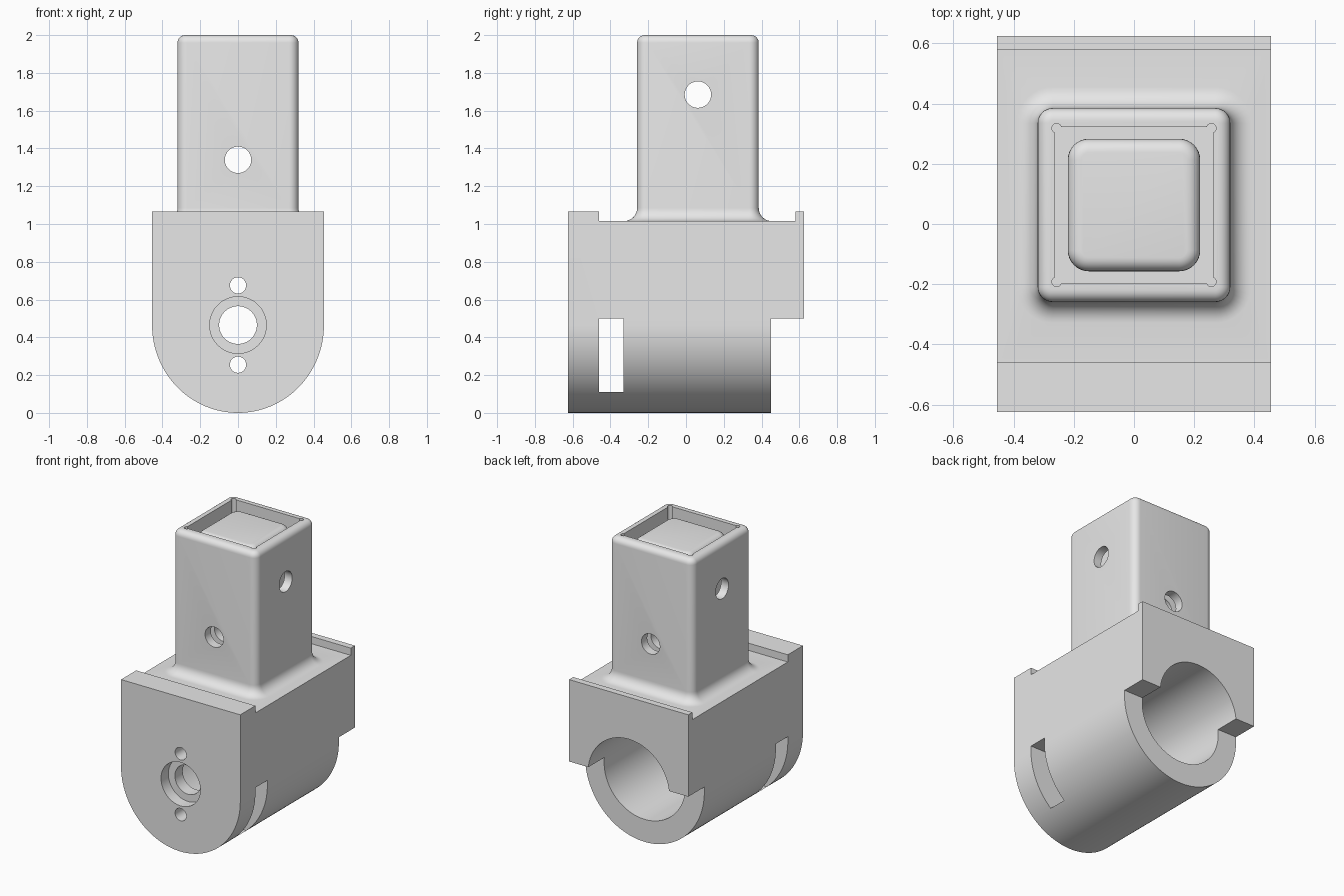
import bpy, bmesh, math
from mathutils import Matrix

if "Cube" in bpy.data.objects:
    bpy.data.objects.remove(bpy.data.objects["Cube"])

CY = 0.063      # tower centre in y
BORE_Z = 0.465  # bore axis height

grey = bpy.data.materials.new("plain grey")
grey.diffuse_color = (0.8, 0.8, 0.8, 1)
grey.use_nodes = True
grey.node_tree.nodes["Principled BSDF"].inputs["Base Color"].default_value = grey.diffuse_color


def finish(bm, name):
    bmesh.ops.recalc_face_normals(bm, faces=bm.faces)
    me = bpy.data.meshes.new(name)
    bm.to_mesh(me)
    bm.free()
    me.materials.append(grey)
    ob = bpy.data.objects.new(name, me)
    bpy.context.collection.objects.link(ob)
    return ob


def loft(name, rings):
    """Skin a stack of equal-length point rings and cap both ends."""
    bm = bmesh.new()
    rows = [[bm.verts.new(p) for p in ring] for ring in rings]
    n = len(rows[0])
    for a, b in zip(rows, rows[1:]):
        for i in range(n):
            j = (i + 1) % n
            bm.faces.new((a[i], a[j], b[j], b[i]))
    bm.faces.new(rows[0][::-1])
    bm.faces.new(rows[-1])
    return finish(bm, name)


def box(name, x0, x1, y0, y1, z0, z1):
    return loft(name, [[(x0, y0, z), (x1, y0, z), (x1, y1, z), (x0, y1, z)] for z in (z0, z1)])


def cylinder(name, r, centre, length, axis="Z", seg=48):
    bm = bmesh.new()
    bmesh.ops.create_cone(bm, cap_ends=True, segments=seg, radius1=r, radius2=r, depth=length)
    turn = {"X": Matrix.Rotation(math.pi / 2, 4, "Y"),
            "Y": Matrix.Rotation(math.pi / 2, 4, "X"),
            "Z": Matrix.Identity(4)}[axis]
    bmesh.ops.transform(bm, matrix=Matrix.Translation(centre) @ turn, verts=bm.verts)
    return finish(bm, name)


def rounded_ring(hx, hy, r, z, seg=8):
    """Rounded rectangle around the tower axis."""
    pts = []
    for k, (sx, sy) in enumerate(((1, 1), (-1, 1), (-1, -1), (1, -1))):
        for i in range(seg + 1):
            a = math.pi / 2 * (k + i / seg)
            pts.append((sx * (hx - r) + r * math.cos(a), CY + sy * (hy - r) + r * math.sin(a), z))
    return pts


def combine(ob, other, operation):
    mod = ob.modifiers.new("cut", "BOOLEAN")
    mod.operation, mod.solver, mod.object = operation, "EXACT", other
    bpy.context.view_layer.objects.active = ob
    bpy.ops.object.modifier_apply(modifier=mod.name)
    bpy.data.objects.remove(other, do_unlink=True)


# housing: U-shaped profile swept front to back
arc = [(-0.455 * math.cos(math.pi * i / 64), BORE_Z - BORE_Z * math.sin(math.pi * i / 64))
       for i in range(65)]
profile = arc + [(0.455, 1.065), (-0.455, 1.065)]
body = loft("mount_body", [[(x, y, z) for x, z in profile] for y in (-0.625, 0.625)])
for cutter in (
    box("top_recess", -1, 1, -0.46, 0.58, 1.015, 1.5),
    box("rear_step", -1, 1, 0.45, 1, -1, 0.5),
    cylinder("bore", 0.31, (0, 0.27, BORE_Z), 1.46, "Y", 96),
    box("side_slot", -1, 1, -0.46, -0.33, 0.11, 0.5),
    cylinder("counterbore", 0.15, (0, -0.645, BORE_Z), 0.2, "Y", 64),
    cylinder("shaft_hole", 0.1, (0, -0.6, BORE_Z), 0.5, "Y"),
    cylinder("upper_screw_hole", 0.043, (0, -0.6, BORE_Z + 0.21), 0.5, "Y", 32),
    cylinder("lower_screw_hole", 0.043, (0, -0.6, BORE_Z - 0.21), 0.5, "Y", 32),
):
    combine(body, cutter, "DIFFERENCE")

# tower with a flared foot and a rounded top edge
steps = [(0.07, 0.97)]
for i in range(9):
    a = math.pi / 2 * i / 8
    steps.append((0.07 * (1 - math.sin(a)), 1.015 + 0.07 * (1 - math.cos(a))))
for i in range(7):
    a = math.pi / 2 * i / 6
    steps.append((-0.04 * (1 - math.cos(a)), 1.96 + 0.04 * math.sin(a)))
tower = loft("tower", [rounded_ring(0.32 + d, 0.322 + d, 0.05 + d, z) for d, z in steps])
combine(body, tower, "UNION")

# square socket with relieved corners
combine(body, box("socket", -0.262, 0.262, CY - 0.26, CY + 0.26, 1.07, 2.2), "DIFFERENCE")
for sx in (-1, 1):
    for sy in (-1, 1):
        relief = cylinder("corner_relief", 0.016, (sx * 0.257, CY + sy * 0.255, 1.635), 1.13, "Z", 20)
        combine(body, relief, "DIFFERENCE")

# core block standing inside the socket
core_steps = [(0, 1.03)]
for i in range(7):
    a = math.pi / 2 * i / 6
    core_steps.append((-0.045 * (1 - math.cos(a)), 1.925 + 0.045 * math.sin(a)))
core = loft("core", [rounded_ring(0.22 + d, 0.22 + d, 0.07 + d, z) for d, z in core_steps])
combine(body, core, "UNION")

# cross pin holes through tower and core
combine(body, cylinder("front_pin_hole", 0.07, (0, CY, 1.34), 1, "Y"), "DIFFERENCE")
combine(body, cylinder("side_pin_hole", 0.07, (0, CY, 1.685), 1, "X"), "DIFFERENCE")

# smooth curves, crisp edges
bpy.ops.object.select_all(action="DESELECT")
body.select_set(True)
bpy.context.view_layer.objects.active = body
bpy.ops.object.shade_smooth_by_angle(angle=math.radians(30))
